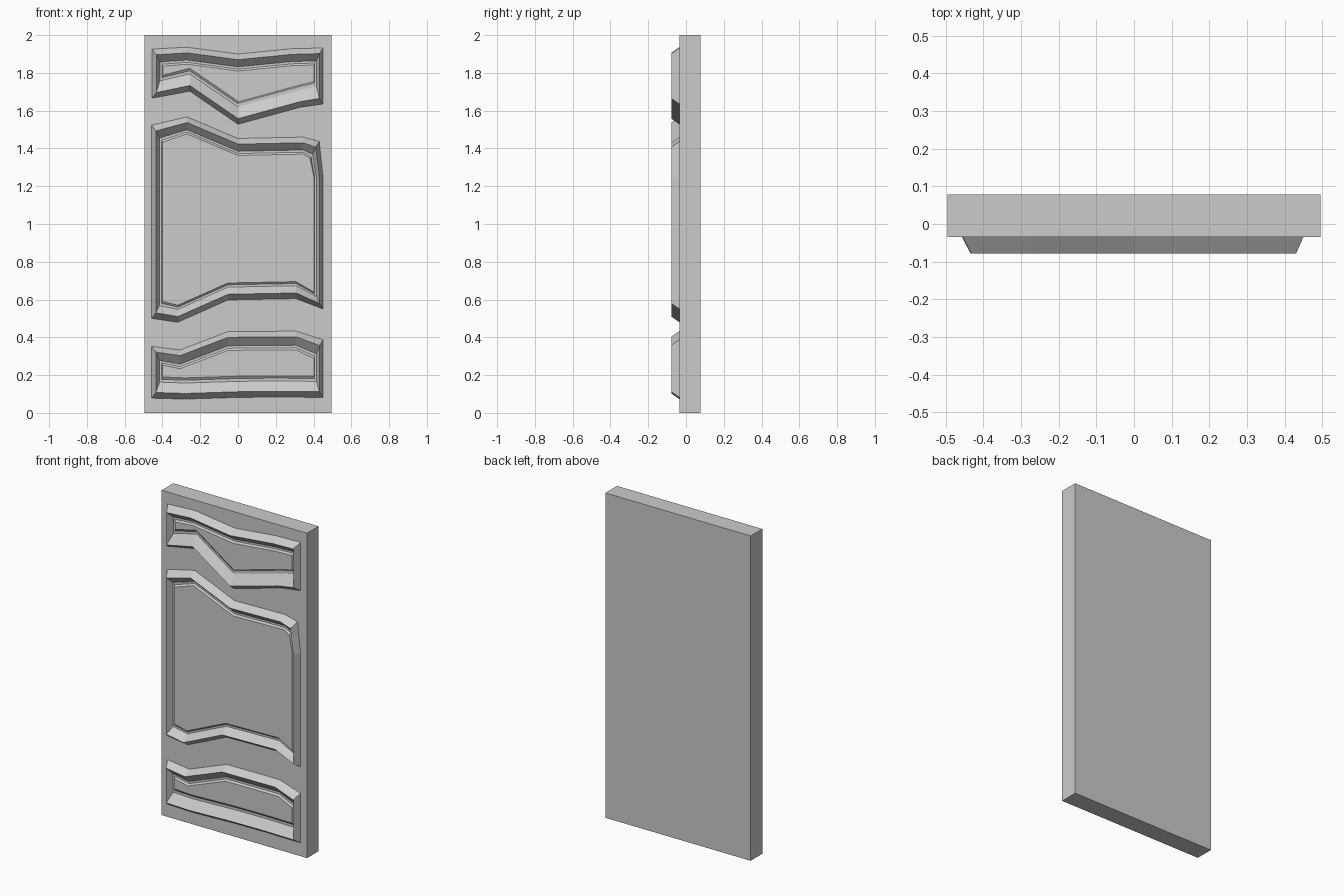
import bpy, bmesh

if "Cube" in bpy.data.objects:
    bpy.data.objects.remove(bpy.data.objects["Cube"])

FRONT, BACK = -0.035, 0.078


def finish(name, bm):
    bmesh.ops.recalc_face_normals(bm, faces=bm.faces)
    mesh = bpy.data.meshes.new(name)
    bm.to_mesh(mesh)
    bm.free()
    obj = bpy.data.objects.new(name, mesh)
    bpy.context.collection.objects.link(obj)
    return obj


# door slab
bm = bmesh.new()
bmesh.ops.create_cube(bm, size=1)
for v in bm.verts:
    v.co.x *= 0.99
    v.co.y = v.co.y * (BACK - FRONT) + (BACK + FRONT) / 2
    v.co.z = (v.co.z + 0.5) * 2
finish("door_slab", bm)

# moulding section: inset in x, inset in z, depth y
# outer foot, ridge, groove edge, groove inner edge, raised centre panel
SECTION = [(0, 0, FRONT), (.02, .030, -.078), (.037, .068, -.037),
           (.046, .080, -.037), (.051, .090, -.046)]


def panel(name, top, side, bottom, top_scale, bottom_scale):
    """Warped frame: outline repeated inwards along the moulding section."""
    bm = bmesh.new()
    rings = []
    for dx, dz, y in SECTION:
        ring = []
        for pts, sz in ((top, -top_scale), (side, 0), (bottom[::-1], bottom_scale)):
            for x, z in pts:
                sx = 1.12 if x < -.4 else -.95 if x > .4 else 0
                k = sz if dz > .03 else (sz > 0) - (sz < 0)
                ring.append(bm.verts.new((x + sx * dx, y, z + k * dz)))
        rings.append(ring)
    n = len(rings[0])
    for a, b in zip(rings, rings[1:]):
        for i in range(n):
            j = (i + 1) % n
            bm.faces.new((a[i], a[j], b[j], b[i]))
    # raised centre and hidden back
    bm.faces.new(rings[-1])
    bm.faces.new(rings[0][::-1])
    finish(name, bm)


panel("top_panel",
      [(-.455, 1.926), (-.27, 1.936), (0, 1.90), (.286, 1.928), (.45, 1.932)], [],
      [(-.455, 1.666), (-.255, 1.703), (0, 1.528), (.33, 1.618), (.45, 1.635)],
      1.0, 1.35)
panel("middle_panel",
      [(-.457, 1.523), (-.27, 1.567), (0, 1.453), (.345, 1.46), (.43, 1.437)],
      [(.45, 1.25)],
      [(-.457, .50), (-.318, .48), (-.053, .598), (.307, .605), (.45, .55)],
      1.0, 1.0)
panel("bottom_panel",
      [(-.457, .352), (-.307, .333), (-.053, .43), (.307, .433), (.45, .387)], [],
      [(-.457, .078), (-.28, .073), (0, .082), (.2, .084), (.45, .082)],
      1.1, 1.25)
